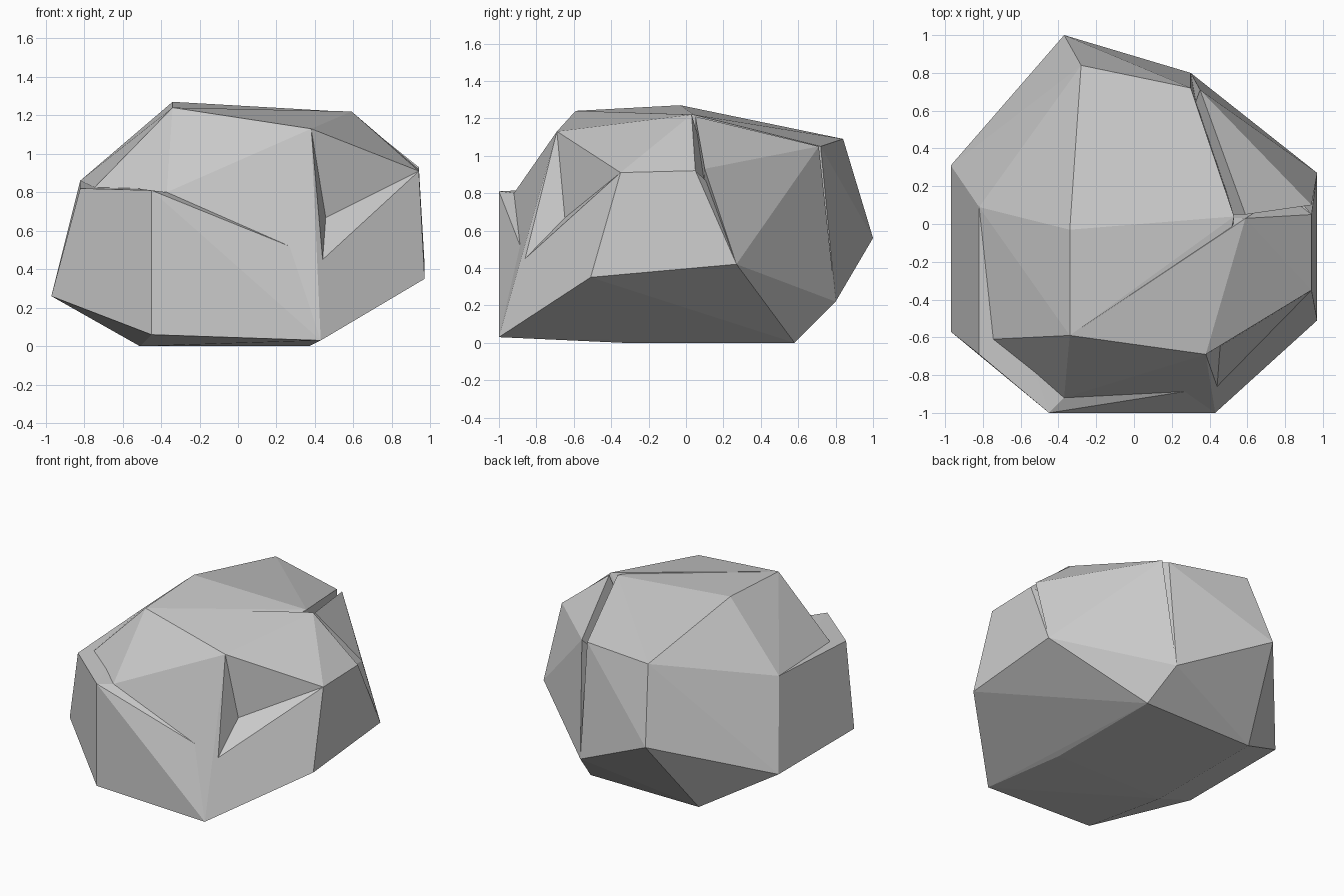
import bpy, bmesh
from math import radians

if "Cube" in bpy.data.objects:
    bpy.data.objects.remove(bpy.data.objects["Cube"])

# Key corners of the boulder: crown, ledge, notch, crack rims, waist and base
P = dict(
    A=(-.34, -.03, 1.27), B=(-.34, -.59, 1.24), C=(.59, .03, 1.22), c=(.53, .04, 1.22),
    D=(.38, -.69, 1.13), T=(.30, .72, 1.05), t=(-.28, .84, 1.09), M=(-.82, .09, .86),
    L=(-.75, -.61, .82), K=(-.37, -.92, .80), Y=(-.45, -1, .81), N=(-.82, -.69, .82),
    J=(.44, -.86, .45), n=(.42, -.67, .65), m=(.59, -.48, .80), E=(.94, -.35, .91),
    e=(.94, .05, .92), x=(.94, .10, .93), X=(.35, .71, 1.05), Z=(.59, .05, 1.21),
    F=(.97, -.51, .35), G=(.97, .27, .42), H=(.43, -1, .03), I=(-.45, -1, .06),
    O=(-.97, -.57, .26), W=(-.97, .31, .26), Q=(-.37, 1, .56), S=(.30, .80, .22),
    R=(.37, .58, 0), U=(-.51, .58, 0), V=(.37, -.34, 0), v=(-.51, -.34, 0),
    o=(.1, .05, .3))

# Convex chunks that meet along the cracks, ledge and notch
CHUNKS = {
    "boulder": "ABcDTtMLKJnQSRUWOIHVv",
    "left_ledge": "YNMLKJIHOWUVv",
    "right_base": "HJFGEenmRVSo",
    "right_crown": "BDCEenmGo",
    "back_chunk": "ZXxGSRo",
}


def chunk(name, keys):
    bm = bmesh.new()
    for k in keys:
        bm.verts.new(P[k])
    res = bmesh.ops.convex_hull(bm, input=bm.verts[:])
    loose = [v for v in bm.verts if not v.link_faces]
    bmesh.ops.delete(bm, geom=loose, context='VERTS')
    bmesh.ops.recalc_face_normals(bm, faces=bm.faces[:])
    me = bpy.data.meshes.new(name)
    bm.to_mesh(me)
    bm.free()
    ob = bpy.data.objects.new(name, me)
    bpy.context.collection.objects.link(ob)
    return ob


parts = [chunk(n, k) for n, k in CHUNKS.items()]
boulder = parts[0]

# Fuse the chunks into one solid stone
for p in parts[1:]:
    mod = boulder.modifiers.new("fuse_" + p.name, 'BOOLEAN')
    mod.operation = 'UNION'
    mod.solver = 'EXACT'
    mod.object = p
bpy.context.view_layer.update()
dg = bpy.context.evaluated_depsgraph_get()
fused = bpy.data.meshes.new_from_object(boulder.evaluated_get(dg))
boulder.modifiers.clear()
boulder.data = fused
for p in parts[1:]:
    bpy.data.objects.remove(p)

# Merge nearly flat triangles into clean facets
bm = bmesh.new()
bm.from_mesh(fused)
bmesh.ops.remove_doubles(bm, verts=bm.verts[:], dist=.001)
bmesh.ops.dissolve_limit(bm, angle_limit=radians(2), verts=bm.verts[:], edges=bm.edges[:])
for f in bm.faces:
    f.smooth = False
bm.to_mesh(fused)
bm.free()
